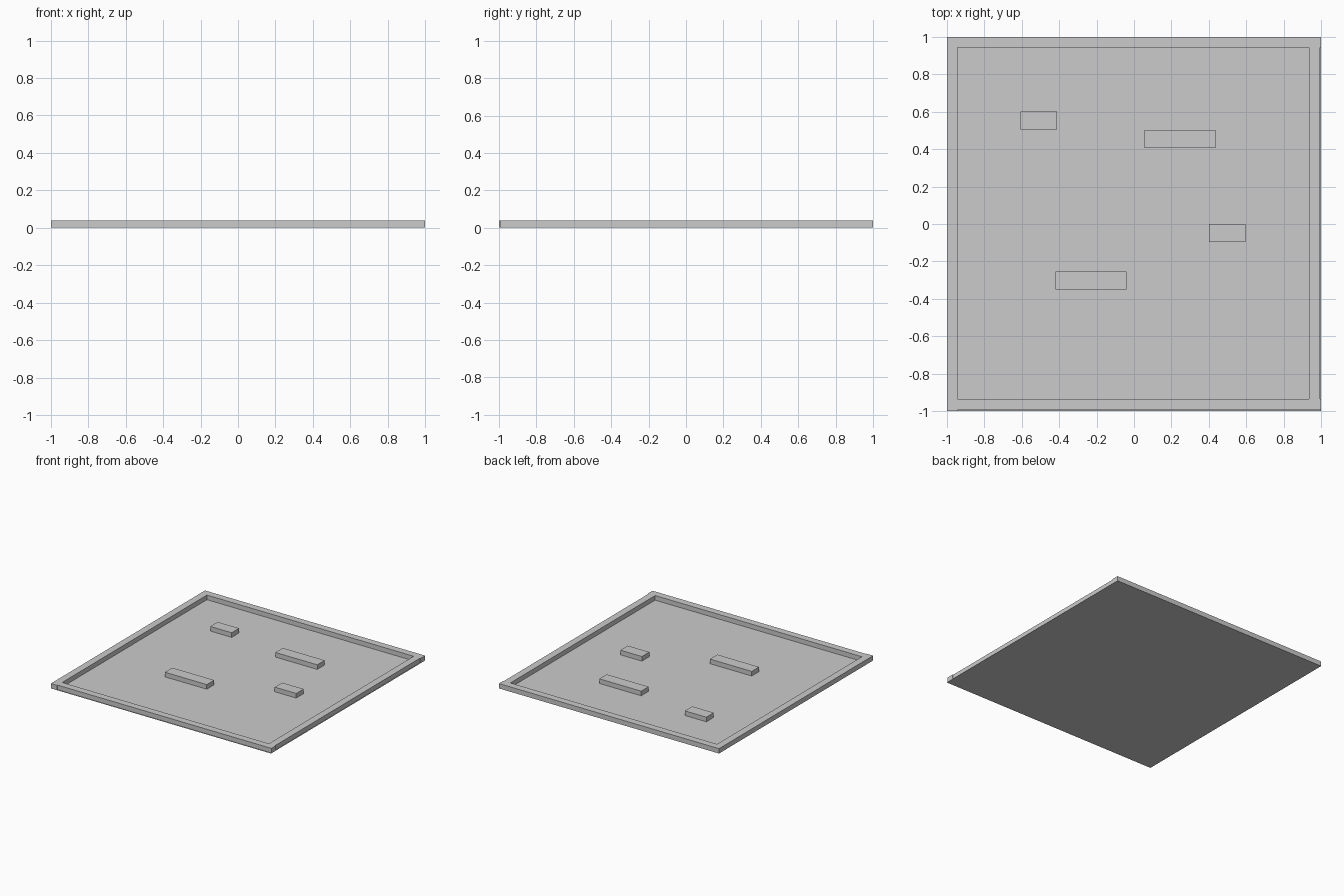
import bpy

if "Cube" in bpy.data.objects:
    bpy.data.objects.remove(bpy.data.objects["Cube"])


def box(name, x0, x1, y0, y1, z0=0.0, z1=0.04):
    """Axis-aligned box given by its limits."""
    bpy.ops.mesh.primitive_cube_add(
        size=1, location=((x0 + x1) / 2, (y0 + y1) / 2, (z0 + z1) / 2))
    ob = bpy.context.object
    ob.name = name
    ob.scale = (x1 - x0, y1 - y0, z1 - z0)
    bpy.ops.object.transform_apply(location=False, rotation=False, scale=True)
    return ob


# Thin floor
box("floor", -1, 1, -1, 1, 0, 0.002)

# Border walls; front and right bars sit slightly inside the floor edge
box("left_wall", -1, -0.942, -1, 1)
box("back_wall", -0.942, 1, 0.942, 1)
box("front_wall", -0.942, 1, -0.994, -0.936)
box("right_wall", 0.936, 0.994, -0.936, 0.942)

# Loose blocks: two short, two long (minimum x, minimum y, length)
blocks = {
    "short_block_back": (-0.605, 0.504, 0.195),
    "long_block_back": (0.055, 0.407, 0.38),
    "short_block_front": (0.401, -0.096, 0.195),
    "long_block_front": (-0.419, -0.35, 0.38),
}
for name, (x, y, length) in blocks.items():
    box(name, x, x + length, y, y + 0.096)
